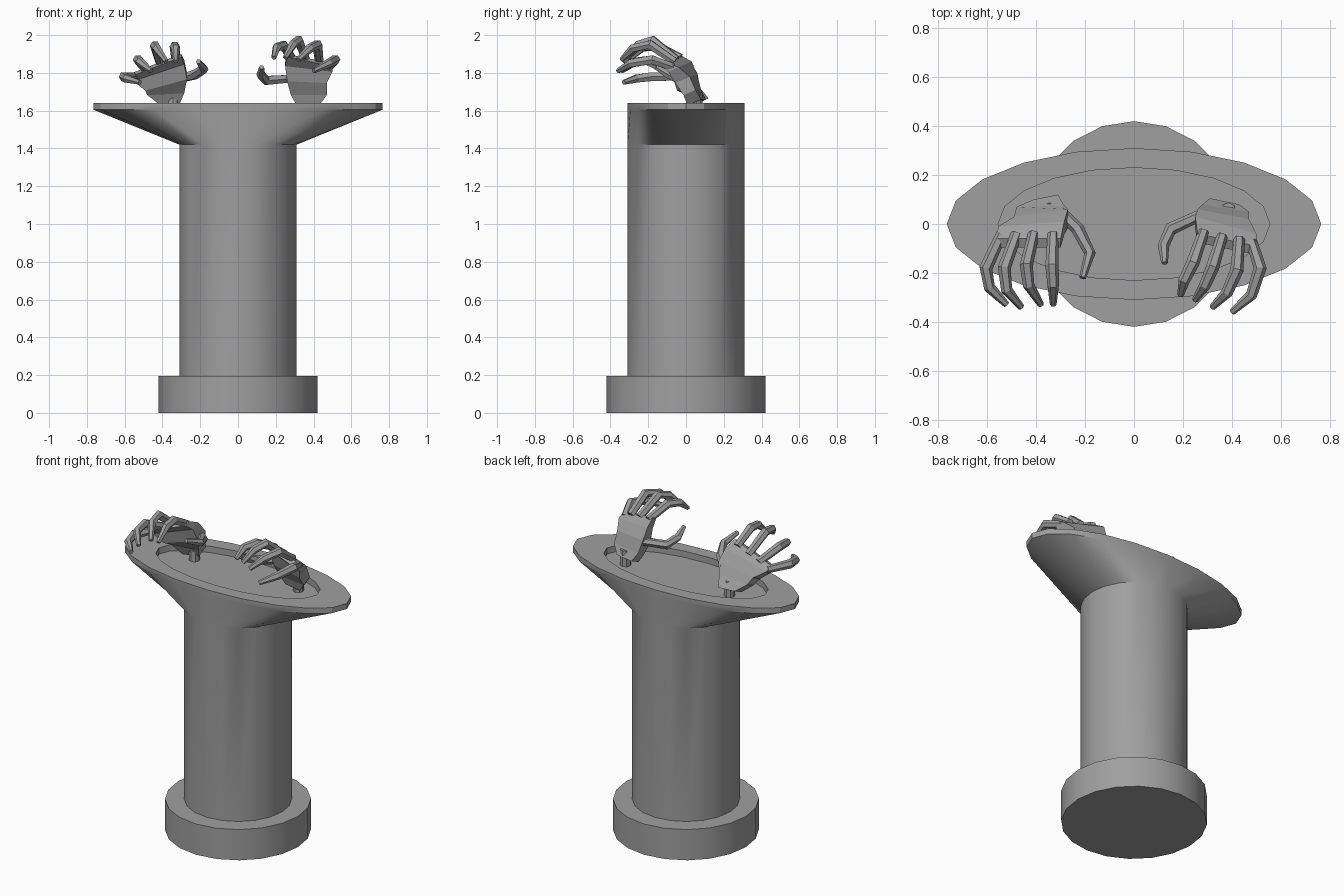
import bpy, bmesh, math
from mathutils import Vector

cube = bpy.data.objects.get("Cube")
if cube:
    bpy.data.objects.remove(cube, do_unlink=True)

STONE = (0.35, 0.35, 0.35, 1)
stone = bpy.data.materials.new("grey_stone")
stone.use_nodes = True
stone.diffuse_color = STONE
stone.node_tree.nodes["Principled BSDF"].inputs["Base Color"].default_value = STONE


def loft(name, rings, smooth=False):
    """Skin a list of equal-sized point rings and cap both ends."""
    bm = bmesh.new()
    rows = [[bm.verts.new(p) for p in ring] for ring in rings]
    n = len(rows[0])
    for a, b in zip(rows, rows[1:]):
        for i in range(n):
            j = (i + 1) % n
            bm.faces.new((a[i], a[j], b[j], b[i]))
    bm.faces.new(rows[0])
    bm.faces.new(rows[-1])
    bmesh.ops.recalc_face_normals(bm, faces=bm.faces)
    mesh = bpy.data.meshes.new(name)
    bm.to_mesh(mesh)
    bm.free()
    obj = bpy.data.objects.new(name, mesh)
    bpy.context.collection.objects.link(obj)
    mesh.materials.append(stone)
    if smooth:
        bpy.ops.object.select_all(action='DESELECT')
        obj.select_set(True)
        bpy.context.view_layer.objects.active = obj
        bpy.ops.object.shade_smooth_by_angle()
    return obj


def ellipse(rx, ry, z, x=0, y=0, n=20):
    return [(x + rx * math.cos(math.tau * i / n), y + ry * math.sin(math.tau * i / n), z)
            for i in range(n)]


def finger(name, path, r=0.027):
    """Tapered six-sided digit along a bent path."""
    pts = [Vector(p) for p in path]
    rings = []
    for k, p in enumerate(pts):
        t = (pts[min(k + 1, len(pts) - 1)] - pts[max(k - 1, 0)]).normalized()
        side = t.cross(Vector((0, 0, 1))).normalized()
        up = side.cross(t)
        size = r * (0.85, 1, 0.88, 0.5)[k]
        rings.append([p + size * (side * math.cos(a) + up * math.sin(a))
                      for a in (math.tau * i / 6 for i in range(6))])
    loft(name, rings)


def palm(name, rows):
    """Ridged slab: each row holds the two edge points of the back of the hand."""
    rings = []
    for left, right, depth in rows:
        l, r = Vector(left), Vector(right)
        inward = Vector((0, -0.9, -0.4)) * depth
        rings.append([l, r, r + inward, l + inward])
    loft(name, rings)


# Pedestal: round foot, column flaring into an oval tray with a recessed floor
loft("foot", [ellipse(0.42, 0.42, 0), ellipse(0.42, 0.42, 0.195)], True)
loft("column_and_tray", [
    ellipse(0.31, 0.31, 0.19), ellipse(0.31, 0.31, 1.42),
    ellipse(0.765, 0.31, 1.605), ellipse(0.765, 0.31, 1.64),
    ellipse(0.555, 0.23, 1.64), ellipse(0.555, 0.23, 1.60)], True)

# Wrist pegs
for side, x in (("right", -0.345), ("left", 0.385)):
    loft(side + "_wrist", [ellipse(0.032, 0.032, z, x, 0.055, 8) for z in (1.59, 1.70)], True)

# Palms, from wrist to knuckles
palm("right_palm", [
    ((-0.41, 0.10, 1.66), (-0.31, 0.12, 1.665), 0.08),
    ((-0.48, 0.07, 1.71), (-0.285, 0.075, 1.72), 0.07),
    ((-0.49, 0.03, 1.74), (-0.27, 0.06, 1.80), 0.085),
    ((-0.555, -0.01, 1.78), (-0.285, 0.01, 1.87), 0.06),
    ((-0.56, -0.06, 1.80), (-0.30, -0.06, 1.90), 0.04)])
palm("left_palm", [
    ((0.31, 0.105, 1.66), (0.43, 0.08, 1.66), 0.08),
    ((0.28, 0.08, 1.71), (0.47, 0.05, 1.71), 0.07),
    ((0.26, 0.06, 1.79), (0.47, 0.02, 1.78), 0.085),
    ((0.25, 0.03, 1.86), (0.50, -0.04, 1.83), 0.06),
    ((0.26, -0.04, 1.90), (0.50, -0.09, 1.85), 0.04)])

# Curled digits, from knuckle to tip
right_hand = {
    "thumb": [(-0.30, 0.05, 1.77), (-0.23, -0.02, 1.79), (-0.18, -0.12, 1.82), (-0.21, -0.22, 1.86)],
    "index": [(-0.33, -0.04, 1.87), (-0.335, -0.17, 1.94), (-0.33, -0.25, 1.93), (-0.33, -0.33, 1.86)],
    "middle": [(-0.41, -0.04, 1.84), (-0.44, -0.17, 1.945), (-0.43, -0.25, 1.93), (-0.38, -0.33, 1.86)],
    "ring": [(-0.48, -0.04, 1.81), (-0.53, -0.18, 1.87), (-0.52, -0.27, 1.86), (-0.46, -0.34, 1.81)],
    "little": [(-0.54, -0.04, 1.78), (-0.605, -0.18, 1.78), (-0.59, -0.26, 1.77), (-0.52, -0.33, 1.75)]}
left_hand = {
    "thumb": [(0.28, 0.04, 1.77), (0.15, -0.02, 1.76), (0.12, -0.09, 1.79), (0.125, -0.16, 1.83)],
    "index": [(0.285, -0.03, 1.88), (0.24, -0.16, 1.945), (0.205, -0.23, 1.935), (0.19, -0.29, 1.88)],
    "middle": [(0.36, -0.05, 1.87), (0.32, -0.18, 1.973), (0.29, -0.25, 1.95), (0.25, -0.31, 1.88)],
    "ring": [(0.43, -0.06, 1.86), (0.42, -0.19, 1.95), (0.38, -0.28, 1.93), (0.32, -0.34, 1.87)],
    "little": [(0.48, -0.07, 1.83), (0.515, -0.18, 1.87), (0.48, -0.29, 1.85), (0.40, -0.36, 1.81)]}
for side, hand in (("right", right_hand), ("left", left_hand)):
    for digit, path in hand.items():
        finger(side + "_" + digit + "_finger", path)
